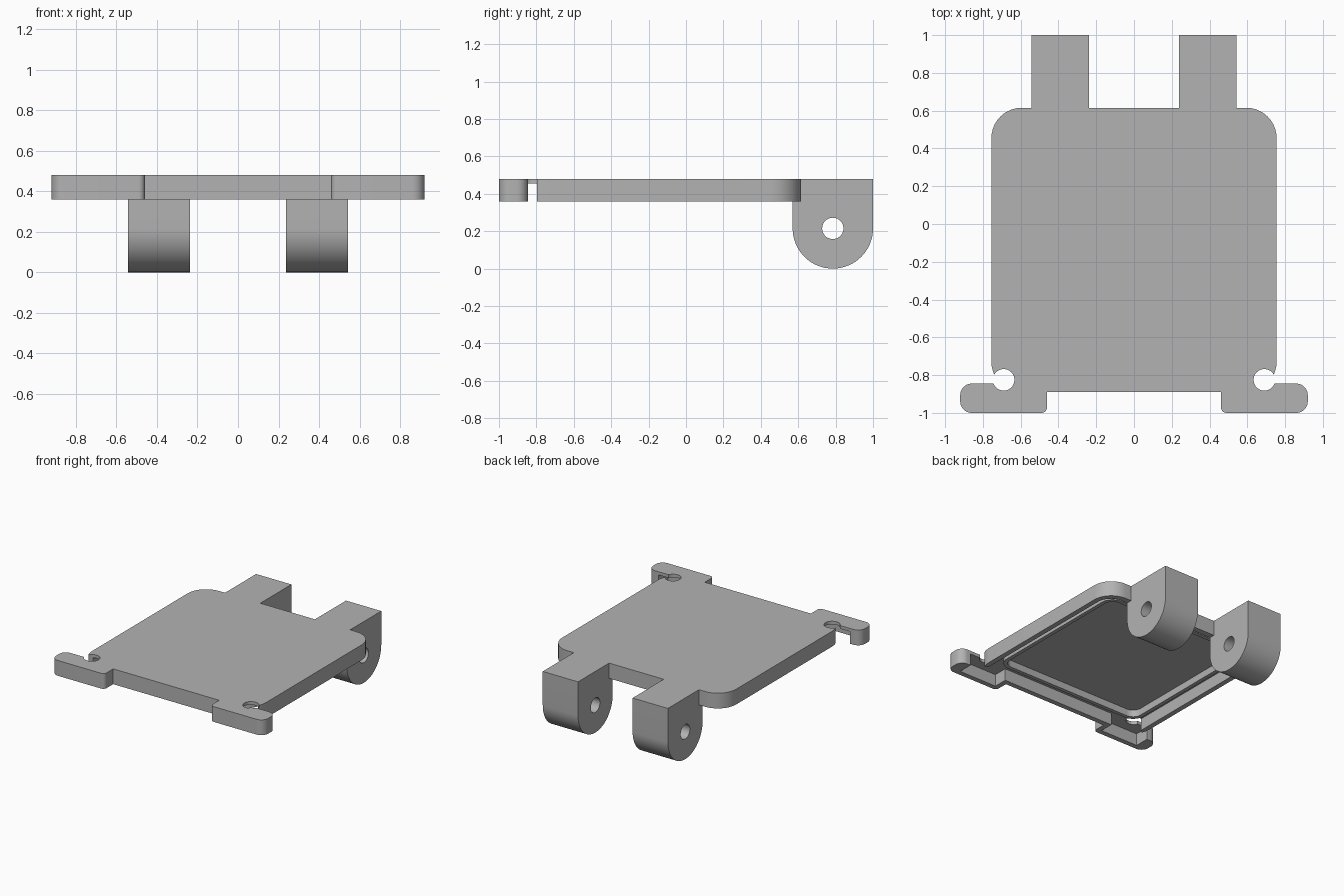
import bpy, bmesh, math

if "Cube" in bpy.data.objects:
    bpy.data.objects.remove(bpy.data.objects["Cube"], do_unlink=True)

grey = bpy.data.materials.new("matte grey")
grey.use_nodes = True
grey.diffuse_color = (0.45, 0.45, 0.45, 1)
grey.node_tree.nodes["Principled BSDF"].inputs["Base Color"].default_value = (0.45, 0.45, 0.45, 1)

BOTTOM, CEILING, TOP = 0.36, 0.455, 0.48


def rounded(x0, x1, y0, y1, radii, steps=10):
    """Rounded rectangle; radii run back right, back left, front left, front right."""
    corners = [(x1, y1, -1, -1), (x0, y1, 1, -1), (x0, y0, 1, 1), (x1, y0, -1, 1)]
    pts = []
    for i, ((x, y, sx, sy), r) in enumerate(zip(corners, radii)):
        if r == 0:
            pts.append((x, y))
            continue
        for k in range(steps + 1):
            a = math.pi / 2 * (i + k / steps)
            pts.append((x + sx * r + r * math.cos(a), y + sy * r + r * math.sin(a)))
    return pts


def circle(cx, cy, r, n=40):
    return [(cx + r * math.cos(math.tau * k / n), cy + r * math.sin(math.tau * k / n)) for k in range(n)]


def extrude(name, pts, lo, hi, axis="z"):
    """Prism from an outline in xy (axis z) or yz (axis x)."""
    place = (lambda p, h: (p[0], p[1], h)) if axis == "z" else (lambda p, h: (h, p[0], p[1]))
    bm = bmesh.new()
    face = bm.faces.new([bm.verts.new(place(p, lo)) for p in pts])
    new = bmesh.ops.extrude_face_region(bm, geom=[face])["geom"]
    offset = [a - b for a, b in zip(place((0, 0), hi), place((0, 0), lo))]
    bmesh.ops.translate(bm, verts=[v for v in new if isinstance(v, bmesh.types.BMVert)], vec=offset)
    bmesh.ops.recalc_face_normals(bm, faces=bm.faces)
    mesh = bpy.data.meshes.new(name)
    bm.to_mesh(mesh)
    bm.free()
    mesh.materials.append(grey)
    obj = bpy.data.objects.new(name, mesh)
    bpy.context.collection.objects.link(obj)
    return obj


def combine(target, tool, operation):
    mod = target.modifiers.new("bool", "BOOLEAN")
    mod.object, mod.operation, mod.solver = tool, operation, "EXACT"
    bpy.context.view_layer.objects.active = target
    bpy.ops.object.modifier_apply(modifier=mod.name)
    bpy.data.objects.remove(tool, do_unlink=True)


def box(x0, x1, y0, y1):
    return rounded(min(x0, x1), max(x0, x1), y0, y1, [0] * 4)


# Hollow cover plate
cover = extrude("cover_plate", rounded(-0.755, 0.755, -0.89, 0.615, [0.16] * 4), BOTTOM, TOP)
for side in (-1, 1):
    radii = [0.06, 0, 0.03, 0.06] if side > 0 else [0, 0.06, 0.06, 0.03]
    xs = sorted((side * 0.46, side * 0.92))
    combine(cover, extrude("arm", rounded(*xs, -1, -0.845, radii), BOTTOM, TOP), "UNION")
combine(cover, extrude("cavity", rounded(-0.715, 0.715, -0.85, 0.57, [0.12, 0.12, 0, 0]), 0.3, CEILING), "DIFFERENCE")

# Arm hollows, side slots and corner holes
for side in (-1, 1):
    cuts = [(box(side * 0.5, side * 0.83, -0.96, -0.8), CEILING),
            (box(side * 0.6, side * 1.1, -0.845, -0.8), CEILING),
            (circle(side * 0.69, -0.825, 0.057), 0.6)]
    for outline, height in cuts:
        combine(cover, extrude("cutter", outline, 0.3, height), "DIFFERENCE")

# Hinge lugs with pin holes
CY, CZ, R = 0.785, 0.215, 0.215
arc = [(CY + R * math.cos(a), CZ + R * math.sin(a))
       for a in (math.pi * (1 + k / 32) for k in range(33))]
lugs = []
for name, side in (("left", 1), ("right", -1)):
    xs = sorted((side * 0.237, side * 0.543))
    lug = extrude(name + "_hinge_lug", arc + [(CY + R, TOP), (CY - R, TOP)], *xs, axis="x")
    combine(lug, extrude("pin", circle(CY, CZ, 0.057), -1, 1, axis="x"), "DIFFERENCE")
    combine(cover, lug, "UNION")

# Sealing ridge under the plate
ridge = extrude("sealing_ridge", rounded(-0.645, 0.645, -0.76, 0.51, [0.1] * 4), 0.4, CEILING + 0.005)
combine(ridge, extrude("ridge_core", rounded(-0.615, 0.615, -0.73, 0.48, [0.07] * 4), 0.3, 0.6), "DIFFERENCE")

# Smooth the round surfaces, keep edges sharp
for obj in (cover, ridge):
    bpy.ops.object.select_all(action="DESELECT")
    obj.select_set(True)
    bpy.context.view_layer.objects.active = obj
    bpy.ops.object.shade_smooth_by_angle(angle=math.radians(30))
